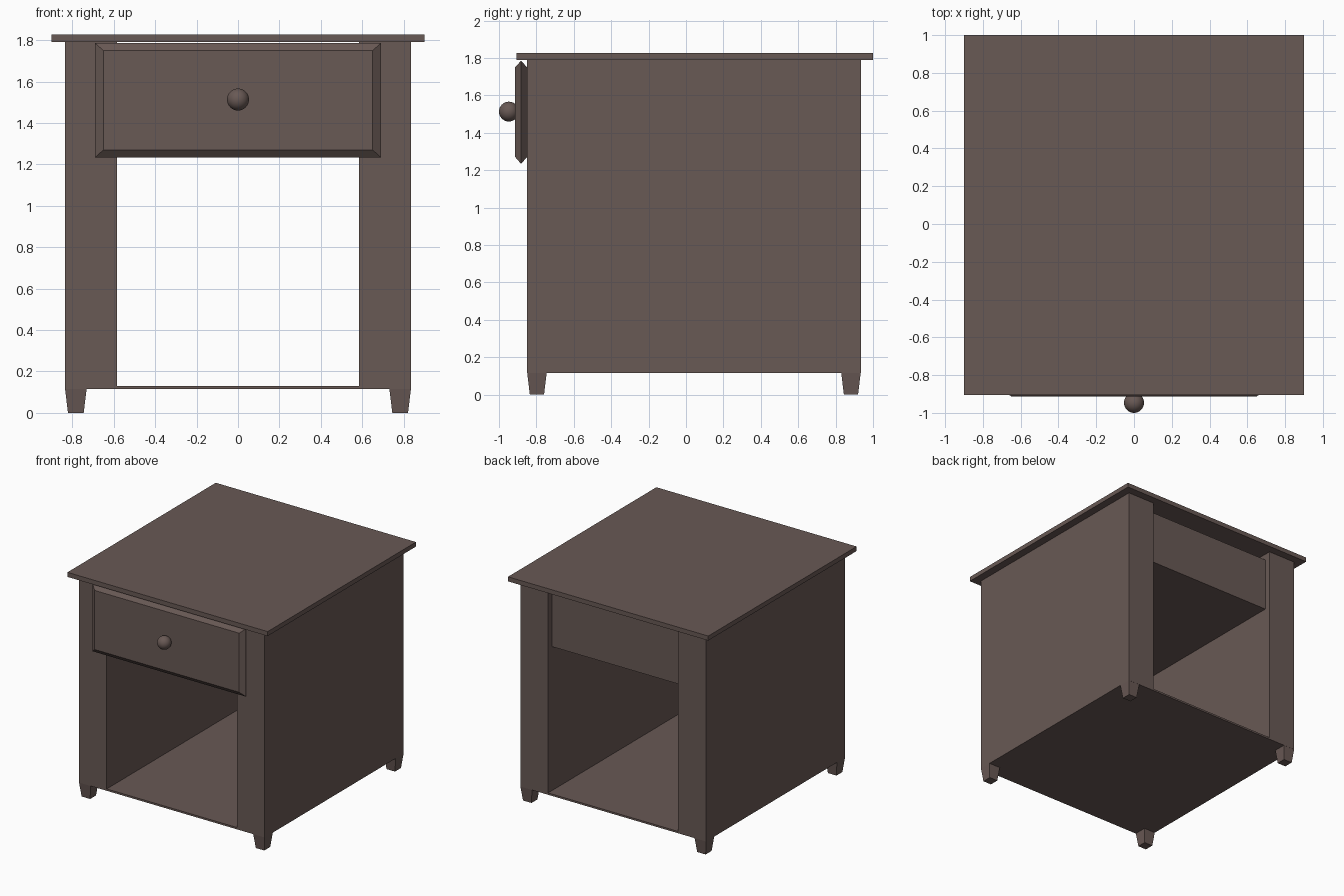
import bpy, bmesh

if "Cube" in bpy.data.objects:
    bpy.data.objects.remove(bpy.data.objects["Cube"])

wood = bpy.data.materials.new("dark_brown_wood")
wood.diffuse_color = (0.14, 0.10, 0.09, 1)
wood.use_nodes = True
wood.node_tree.nodes["Principled BSDF"].inputs["Base Color"].default_value = wood.diffuse_color


def add_object(name, bm):
    bmesh.ops.recalc_face_normals(bm, faces=bm.faces)
    mesh = bpy.data.meshes.new(name)
    bm.to_mesh(mesh)
    bm.free()
    mesh.materials.append(wood)
    obj = bpy.data.objects.new(name, mesh)
    bpy.context.collection.objects.link(obj)
    return obj


def loft(name, rings):
    """Join rings of four corners into a closed solid."""
    bm = bmesh.new()
    loops = [[bm.verts.new(p) for p in ring] for ring in rings]
    for a, b in zip(loops, loops[1:]):
        for i in range(4):
            j = (i + 1) % 4
            bm.faces.new((a[i], a[j], b[j], b[i]))
    bm.faces.new(loops[0])
    bm.faces.new(loops[-1])
    return add_object(name, bm)


def ring_z(x0, x1, y0, y1, z):
    return [(x0, y0, z), (x1, y0, z), (x1, y1, z), (x0, y1, z)]


def ring_y(x, z0, z1, y):
    return [(-x, y, z0), (x, y, z0), (x, y, z1), (-x, y, z1)]


def box(name, x0, x1, y0, y1, z0, z1):
    return loft(name, [ring_z(x0, x1, y0, y1, z0), ring_z(x0, x1, y0, y1, z1)])


# Table top
box("table_top", -0.9, 0.9, -0.905, 1.0, 1.79, 1.827)

# Thick side walls and the tapered feet under their corners
for side, sx in (("left", -1), ("right", 1)):
    xs = sorted((sx * 0.585, sx * 0.835))
    box(side + "_side_wall", *xs, -0.85, 0.935, 0.115, 1.79)
    for end, sy in (("front", -1), ("back", 1)):
        cx, cy = sx * 0.783, 0.0425 + sy * 0.8395
        loft(f"{end}_{side}_foot", [
            ring_z(cx - r, cx + r, cy - r, cy + r, z)
            for r, z in ((0.038, 0.0), (0.052, 0.116))])

# Bottom shelf
box("bottom_shelf", -0.585, 0.585, -0.85, 0.935, 0.115, 0.13)

# Drawer body, set in a little from the back
box("drawer_box", -0.585, 0.585, -0.855, 0.885, 1.30, 1.74)

# Drawer front with bevels on both sides
loft("drawer_front", [ring_y(0.65, 1.27, 1.75, -0.913),
                      ring_y(0.69, 1.233, 1.785, -0.882),
                      ring_y(0.65, 1.27, 1.75, -0.85)])

# Round knob
bm = bmesh.new()
bmesh.ops.create_uvsphere(bm, u_segments=32, v_segments=16, radius=0.053)
for f in bm.faces:
    f.smooth = True
knob = add_object("drawer_knob", bm)
knob.location = (0, -0.947, 1.513)
